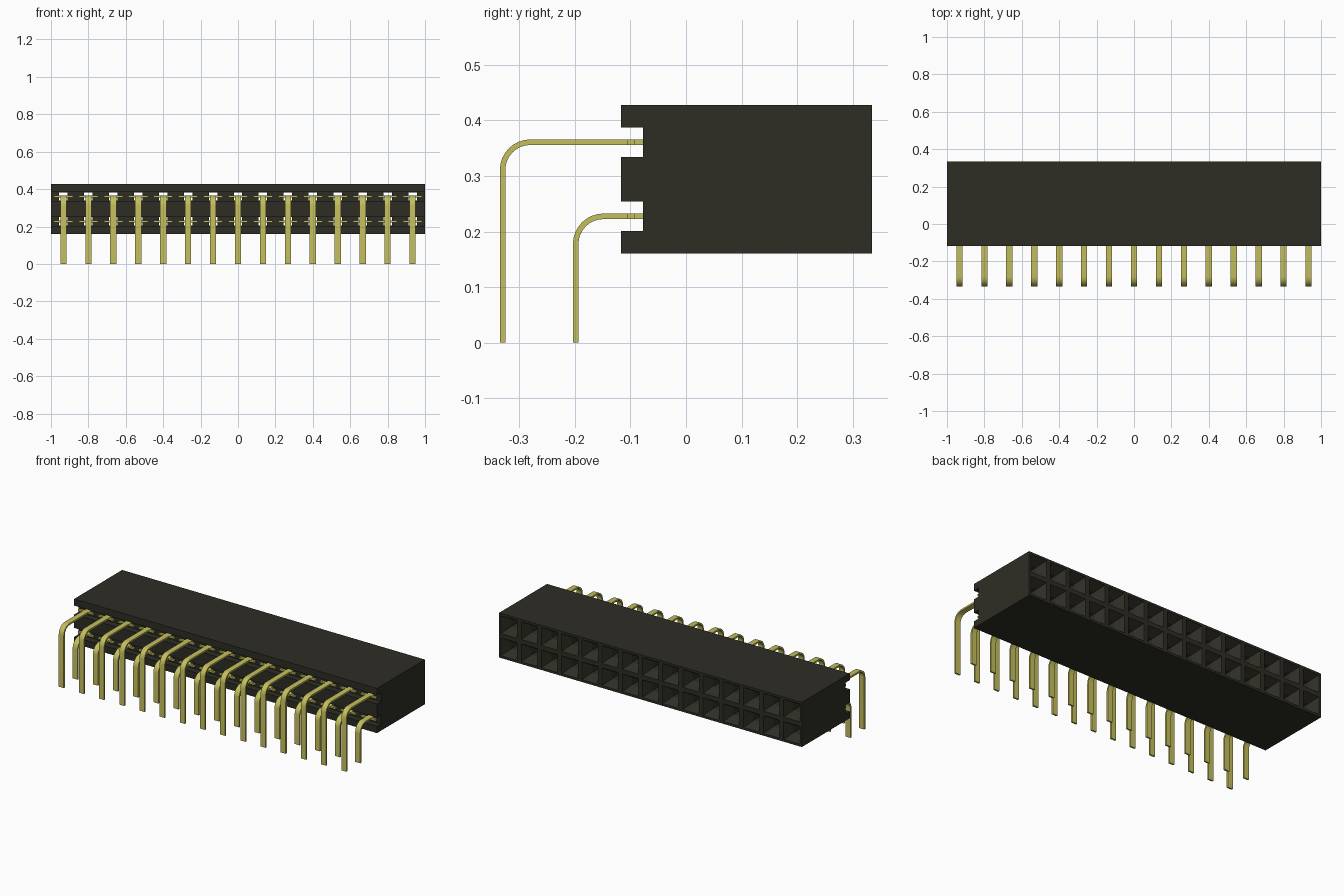
import bpy, bmesh, math

cube = bpy.data.objects.get("Cube")
if cube:
    bpy.data.objects.remove(cube, do_unlink=True)

COLS, PITCH = 15, 2 / 15
Z_MID = 0.294
ROWS = (Z_MID - PITCH / 2, Z_MID + PITCH / 2)
FRONT, FLOOR, BACK = -0.117, -0.077, 0.335   # housing face, slot floor, socket face
SLOT = 0.0265                                # half height of the front slots
MOUTH, BORE, TAPER = 0.053, 0.0225, 0.05     # socket half sizes and funnel depth


def material(name, rgb, rough):
    m = bpy.data.materials.new(name)
    m.use_nodes = True
    m.diffuse_color = (*rgb, 1)
    b = m.node_tree.nodes["Principled BSDF"]
    b.inputs["Base Color"].default_value = (*rgb, 1)
    b.inputs["Roughness"].default_value = rough
    return m


black = material("black plastic", (0.027, 0.026, 0.018), 0.6)
gold = material("gold contact", (0.55, 0.52, 0.11), 0.4)


def finish(bm, name, mat):
    bmesh.ops.remove_doubles(bm, verts=bm.verts, dist=1e-5)
    bmesh.ops.recalc_face_normals(bm, faces=bm.faces)
    me = bpy.data.meshes.new(name)
    bm.to_mesh(me)
    bm.free()
    me.materials.append(mat)
    return me


def add_object(name, me, x=0):
    ob = bpy.data.objects.new(name, me)
    ob.location.x = x
    bpy.context.collection.objects.link(ob)
    return ob


def column_x(i):
    return (i - (COLS - 1) / 2) * PITCH


# Housing: slotted side outline, with its long faces run along x
bm = bmesh.new()
bottom, top = Z_MID - PITCH, Z_MID + PITCH
outline = [(BACK, bottom), (FRONT, bottom)]
for z in ROWS:
    outline += [(FRONT, z - SLOT), (FLOOR, z - SLOT), (FLOOR, z + SLOT), (FRONT, z + SLOT)]
outline += [(FRONT, top), (BACK, top)]
left = [bm.verts.new((1, y, z)) for y, z in outline]
right = [bm.verts.new((-1, y, z)) for y, z in outline]
bm.faces.new(left)
bm.faces.new(right)
for k in range(len(outline) - 1):
    if outline[k][0] == FLOOR and outline[k + 1][0] == FLOOR:
        continue                             # slot floors come from the socket cells
    bm.faces.new((left[k], left[k + 1], right[k + 1], right[k]))

# Socket cells: rim, funnel, bore and slot floor as bridged rectangles
rings = [(BACK, PITCH / 2, PITCH / 2), (BACK, MOUTH, MOUTH),
         (BACK - TAPER, BORE, BORE), (FLOOR, BORE, BORE), (FLOOR, PITCH / 2, SLOT)]
for i in range(COLS):
    for z in ROWS:
        loops = [[bm.verts.new((column_x(i) + sx * w, y, z + sz * h))
                  for sx, sz in ((-1, -1), (1, -1), (1, 1), (-1, 1))]
                 for y, w, h in rings]
        for a, b in zip(loops, loops[1:]):
            for k in range(4):
                n = (k + 1) % 4
                bm.faces.new((a[k], a[n], b[n], b[k]))
add_object("housing", finish(bm, "housing", black))


def pin_mesh(name, y_leg, z_row, half_w=0.0165, half_t=0.005, radius=0.05, steps=8):
    """Flat strip bent through a right angle, with a retaining barb on each side."""
    bm = bmesh.new()
    path = [(y_leg, 0, 0)]                   # y, z, bend angle
    for s in range(steps + 1):
        a = math.pi / 2 * s / steps
        path.append((y_leg + radius * (1 - math.cos(a)),
                     z_row - radius + radius * math.sin(a), a))
    path.append((0.0, z_row, math.pi / 2))
    prev = None
    for y, z, a in path:
        dy, dz = -math.cos(a) * half_t, math.sin(a) * half_t
        ring = [bm.verts.new((sx * half_w, y + s * dy, z + s * dz))
                for sx, s in ((-1, -1), (1, -1), (1, 1), (-1, 1))]
        if prev:
            for k in range(4):
                n = (k + 1) % 4
                bm.faces.new((prev[k], prev[n], ring[n], ring[k]))
        else:
            bm.faces.new(ring)
        prev = ring
    bm.faces.new(prev)
    # Barbs
    for side in (-1, 1):
        made = bmesh.ops.create_cube(bm, size=1)["verts"]
        for v in made:
            v.co.x = side * (0.0335 + v.co.x * 0.035)
            v.co.y = -0.099 + v.co.y * 0.014
            v.co.z = z_row + v.co.z * half_t * 2
    return finish(bm, name, gold)


# Two rows of right-angle pins
for row, y_leg, z in (("lower", -0.1985, ROWS[0]), ("upper", -0.33, ROWS[1])):
    me = pin_mesh(row + "_pin", y_leg, z)
    bpy.ops.object.select_all(action="DESELECT")
    for i in range(COLS):
        ob = add_object(f"{row}_pin_{i + 1}", me, column_x(i))
    ob.select_set(True)
    bpy.context.view_layer.objects.active = ob
    bpy.ops.object.shade_smooth_by_angle(angle=math.radians(30))
